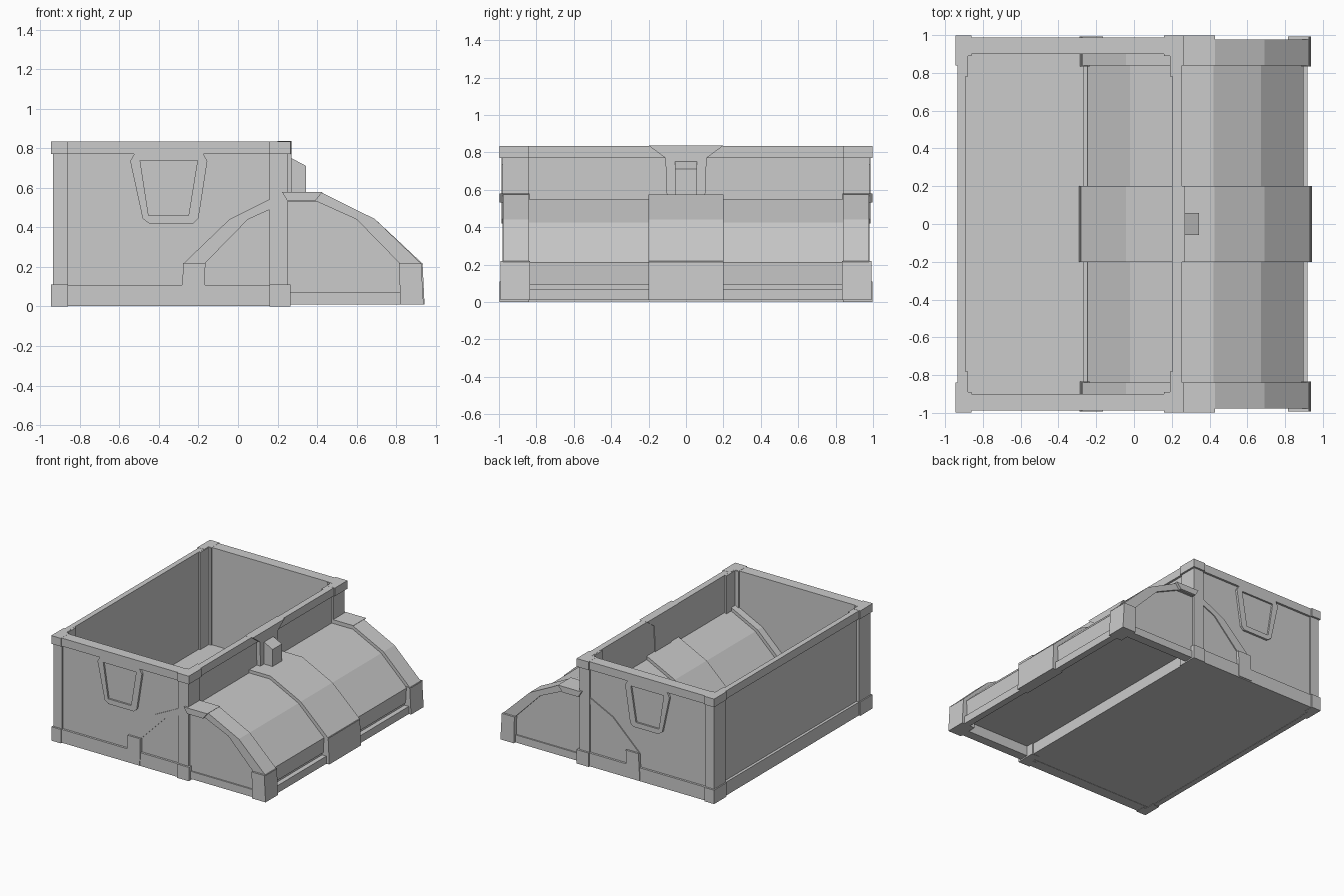
import bpy, bmesh

if "Cube" in bpy.data.objects:
    bpy.data.objects.remove(bpy.data.objects["Cube"])


def mesh_object(name, bm):
    bmesh.ops.recalc_face_normals(bm, faces=bm.faces)
    me = bpy.data.meshes.new(name)
    bm.to_mesh(me)
    bm.free()
    ob = bpy.data.objects.new(name, me)
    bpy.context.collection.objects.link(ob)
    return ob


def prism(name, pts, a, b, axis='y'):
    """Extrude an outline: (x,z) along y, or (y,z) along x."""
    bm = bmesh.new()
    place = (lambda p, t: (p[0], t, p[1])) if axis == 'y' else (lambda p, t: (t, p[0], p[1]))
    lo = [bm.verts.new(place(p, a)) for p in pts]
    hi = [bm.verts.new(place(p, b)) for p in pts]
    bm.faces.new(lo)
    bm.faces.new(hi[::-1])
    n = len(pts)
    for i in range(n):
        bm.faces.new((lo[i], lo[(i + 1) % n], hi[(i + 1) % n], hi[i]))
    return mesh_object(name, bm)


def box(name, x0, x1, y0, y1, z0, z1):
    return prism(name, [(x0, z0), (x1, z0), (x1, z1), (x0, z1)], y0, y1)


def both(ob):
    """Mirror a part to the other side of y = 0."""
    m = ob.modifiers.new("mirror", 'MIRROR')
    m.use_axis = (False, True, False)
    return ob


C = 0.325  # lid centre line


def symmetric(half):
    """Right-hand points from bottom to top, completed on the left."""
    return half + [(2 * C - x, z) for x, z in reversed(half)]


# chest body: floor and wall panels
box("chest_floor", -.92, .24, -.97, .97, .004, .06)
both(box("chest_side_wall", -.92, .24, .90, .97, .004, .82))
box("chest_back_wall", -.913, -.893, -.95, .95, .004, .82)
box("chest_front_wall", .205, .238, -.95, .95, .004, .82)

# corner posts, with thicker blocks top and bottom
for x0, x1, bx0, bx1, tag in ((-.935, -.885, -.945, -.885, "back"), (.20, .25, .20, .265, "front")):
    both(box(tag + "_post_face", x0, x1, .84, .981, .01, .82))
    both(box(tag + "_corner_block_low", bx0, bx1, .84, .997, 0, .11))
    both(box(tag + "_corner_block_top", bx0, bx1, .84, .997, .77, .835))
    both(box(tag + "_inner_post", x0, x1, .77, .90, .05, .82) if tag == "x" else
         box(tag + "_inner_post", -.90 if tag == "back" else .19, -.88 if tag == "back" else .21,
             .78, .91, .05, .833))
for x0, x1, tag in ((-.935, -.86, "back"), (.16, .25, "front")):
    both(box(tag + "_post_side", x0, x1, .89, .982, .01, .833))
    e0, e1 = (x0 - .01, x1) if tag == "back" else (x0, x1 + .015)
    both(box(tag + "_side_block_low", e0, e1, .92, .997, 0, .11))
    both(box(tag + "_side_block_top", e0, e1, .895, .997, .77, .835))

# straight bands along base and rim
for z0, z1, tag in ((.002, .108, "base"), (.77, .834, "rim")):
    both(box(tag + "_side_band", -.92, .24, .90, .987, z0, z1))
    box(tag + "_back_band", -.935, -.893, -.95, .95, z0, z1)
    box(tag + "_front_band", .205, .255, -.95, .95, z0, z1)

# handle shields on the ends
outer = [(-.525, .77), (-.545, .735), (-.482, .445), (-.45, .42),
         (-.225, .42), (-.2, .445), (-.155, .735), (-.175, .77)]
inner = [(-.495, .738), (-.452, .46), (-.25, .46), (-.205, .738)]
loop = outer + [outer[0]] + [inner[0]] + inner[:0:-1] + [inner[0]]
frame_parts = [
    [outer[0], outer[1], outer[2], inner[1], inner[0]],
    [outer[2], outer[3], outer[4], outer[5], inner[2], inner[1]],
    [outer[5], outer[6], outer[7], inner[3], inner[2]],
    [outer[7], outer[0], inner[0], inner[3]]]
for i, part in enumerate(frame_parts):
    both(prism("shield_frame_%d" % i, part, .96, .987))
both(prism("shield_plate", inner, .95, .973))

# lock plate and clasp
prism("lock_plate", [(-.2, .836), (-.11, .77), (-.10, .5), (.10, .5), (.11, .77), (.2, .836)],
      .20, .27, 'x')
prism("clasp", [(.25, .5), (.345, .5), (.345, .71), (.27, .75), (.25, .75)], -.058, .058)

# barrel lid: solid shell above a recessed underside
arch = [(.89, .09), (.897, .21), (.672, .425), (.42, .55)]
prism("lid_shell", symmetric(arch), -.962, .962)

# lid base frame
both(box("lid_base_side", -.23, .88, .90, .973, .01, .07))
for s in (1, -1):
    a, b = sorted((C + s * (.88 - C), C + s * (.918 - C)))
    box("lid_base_long", a, b, -.962, .962, .01, .07)
    box("lid_base_core", min(a, C + s * .54), max(a, C + s * .54), -.962, .962, .01, .2)
both(box("lid_inner_side", -.2, .88, .90, .962, .01, .1))

# lid straps
rib_out = [(.928, .215), (.692, .442), (.425, .575)]
rib_in = [(.82, .215), (.60, .44), (.40, .53)]
strap = symmetric(rib_out)
both(prism("lid_end_strap", strap + symmetric(rib_in)[::-1], .84, .978))
prism("lid_middle_strap", symmetric([(.90, .1), (.935, .215)] + rib_out[1:]), -.2, .2)

# strap feet and ridge caps
for s in (1, -1):
    foot = [(C + s * (x - C), z) for x, z in ((.82, .01), (.938, .01), (.926, .22), (.815, .22))]
    both(prism("lid_foot", foot, .835, .993))
    foot = [(C + s * (x - C), z) for x, z in ((.85, .01), (.943, .01), (.933, .22), (.85, .22))]
    prism("lid_middle_foot", foot, -.2, .2)
both(prism("lid_ridge_cap", [(.222, .58), (.25, .533), (.39, .533), (.428, .58)], .838, .998))
